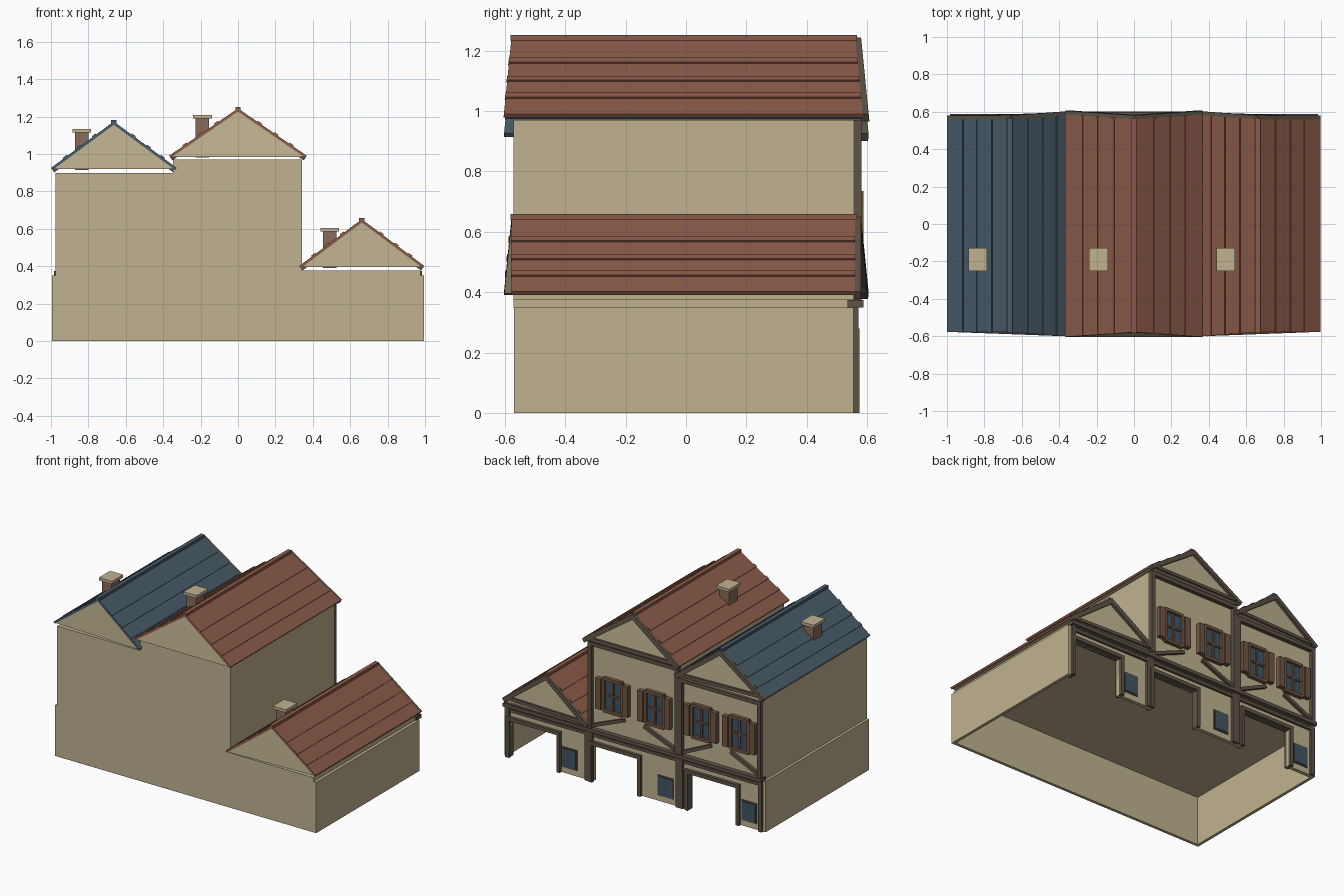
import bpy
import math
from mathutils import Vector

if "Cube" in bpy.data.objects:
    bpy.data.objects.remove(bpy.data.objects["Cube"])


def material(name, rgb):
    m = bpy.data.materials.new(name)
    m.use_nodes = True
    m.diffuse_color = (*rgb, 1)
    m.node_tree.nodes["Principled BSDF"].inputs["Base Color"].default_value = (*rgb, 1)
    return m


PLASTER = material("cream_plaster", (0.53, 0.45, 0.28))
RED = material("red_roof", (0.26, 0.105, 0.068))
BLUE = material("blue_roof", (0.066, 0.105, 0.14))
TIMBER = material("dark_timber", (0.11, 0.088, 0.064))
SHUTTER = material("brown_shutter", (0.17, 0.095, 0.06))
GLASS = material("window_glass", (0.055, 0.09, 0.125))
BRICK = material("chimney_brick", (0.25, 0.15, 0.105))


def mesh(name, verts, faces, mat):
    me = bpy.data.meshes.new(name)
    me.from_pydata(verts, [], faces)
    me.materials.append(mat)
    ob = bpy.data.objects.new(name, me)
    bpy.context.collection.objects.link(ob)
    return ob


def prism(name, section, y0, y1, mat, flare=None):
    """Extrude an x-z section along y; flare pushes both ends outward."""
    if sum(a[0] * b[1] - b[0] * a[1] for a, b in zip(section, section[1:] + section[:1])) < 0:
        section = section[::-1]
    n = len(section)
    f = flare or (lambda x, z: 0)
    # flare only acts on the end it is nearest to
    verts = [(x, y + math.copysign(f(x, z), y), z) for y in (y0, y1) for x, z in section]
    faces = [tuple(range(n)), tuple(reversed(range(n, 2 * n)))]
    faces += [(i, n + i, n + (i + 1) % n, (i + 1) % n) for i in range(n)]
    return mesh(name, verts, faces, mat)


def box(name, x0, x1, y0, y1, z0, z1, mat):
    return prism(name, [(x0, z0), (x1, z0), (x1, z1), (x0, z1)], y0, y1, mat)


def bar(name, a, b, width, y0, y1, mat, flare=None, side=0.5):
    """Straight strip between two x-z points; side sets the offset across it."""
    a, b = Vector(a), Vector(b)
    d = (b - a).normalized()
    n = Vector((-d.y, d.x)) * width
    pts = [a - n * (1 - side), b - n * (1 - side), b + n * side, a + n * side]
    return prism(name, [tuple(p) for p in pts], y0, y1, mat, flare)


FACE = 0.555

# Ground floor shell, open below
box("ground_back_wall", -0.995, 0.995, -0.57, -0.55, 0, 0.35, PLASTER)
for s, side in ((-1, "right"), (1, "left")):
    box(side + "_ground_wall", min(s * 0.975, s * 0.995), max(s * 0.975, s * 0.995),
        -0.55, FACE, 0, 0.35, PLASTER)
box("ground_ceiling", -0.975, 0.975, -0.55, FACE, 0.335, 0.35, PLASTER)
box("ground_lintel_wall", -0.975, 0.975, 0.53, FACE, 0.255, 0.335, PLASTER)

# Doorways with timber frames, and the piers left between them
doors = [(-0.78, -0.415), (-0.03, 0.32), (0.585, 0.95)]
edges = [-0.975] + [x for d in doors for x in d] + [0.975]
for i in range(0, len(edges), 2):
    box("ground_pier", edges[i], edges[i + 1], 0.53, FACE, 0, 0.255, PLASTER)
for x0, x1 in doors:
    for a, b in ((x0 - 0.025, x0), (x1, x1 + 0.025)):
        box("door_post", a, b, 0.52, 0.575, 0, 0.28, TIMBER)
    box("door_lintel", x0, x1, 0.52, 0.575, 0.255, 0.28, TIMBER)

# Small ground windows
for x in (-0.872, -0.234, 0.497):
    box("ground_window_frame", x - 0.058, x + 0.058, FACE, 0.561, 0.04, 0.18, TIMBER)
    box("ground_window_glass", x - 0.05, x + 0.05, FACE, 0.565, 0.048, 0.172, GLASS)


def window(x, z):
    w, h = 0.07, 0.11
    box("window_glass", x - w, x + w, FACE, 0.562, z - h, z + h, GLASS)
    for s in (-1, 1):
        box("window_stile", x + s * w - 0.01, x + s * w + 0.01, FACE, 0.58, z - h, z + h, SHUTTER)
        box("window_rail", x - w, x + w, FACE, 0.58, z + s * h - 0.01, z + s * h + 0.01, SHUTTER)
        c = x + s * 0.103
        box("shutter", c - 0.021, c + 0.021, FACE, 0.588, z - h + 0.005, z + h - 0.005, SHUTTER)
    box("window_mullion", x - 0.006, x + 0.006, FACE, 0.572, z - h, z + h, SHUTTER)
    box("window_crossbar", x - w, x + w, FACE, 0.572, z - 0.006, z + 0.006, SHUTTER)


def roof(tag, cx, half, base, top, mat, flare):
    rise = top - base
    box_t = 0.014
    prism(tag + "_gable", [(cx - half + 0.012, base), (cx + half - 0.012, base), (cx, top - box_t)],
          -0.577, 0.56, PLASTER, flare)
    for s in (-1, 1):
        eave, ridge = (cx + s * half, base + 0.006), (cx, top - 0.004)
        slope = Vector((ridge[0] - eave[0], ridge[1] - eave[1]))
        side = 0 if s < 0 else 1
        bar(tag + "_roof_slope", eave, ridge, box_t, -0.578, 0.56, mat, flare, side)
        bar(tag + "_bargeboard", eave, ridge, 0.03, 0.555, 0.58, TIMBER, flare, side)
        # Raised strips along the slope
        for f in (0.31, 0.55, 0.77):
            mid = Vector(ridge) - slope * f
            d = slope.normalized() * 0.013
            bar(tag + "_roof_strip", mid - d, mid + d, 0.012, -0.58, 0.56, mat, flare, 0.5)
    box(tag + "_ridge_cap", cx - 0.014, cx + 0.014, -0.582, 0.566, top - 0.016, top + 0.004, mat)
    prism(tag + "_gable_beam", [(cx - half + 0.02, base), (cx + half - 0.02, base),
                                (cx + half - 0.05, base + 0.022), (cx - half + 0.05, base + 0.022)],
          0.555, 0.575, TIMBER, flare)


def chimney(tag, x, base, top):
    box(tag + "_chimney", x - 0.036, x + 0.036, -0.235, -0.145, base - 0.004, top - 0.02, BRICK)
    box(tag + "_chimney_cap", x - 0.05, x + 0.05, -0.25, -0.128, top - 0.02, top, PLASTER)


# Houses: tag, wall x0, x1, wall top, roof half width, roof base, ridge, colour, chimney x, top
houses = [
    ("blue_house", -0.977, -0.347, 0.9, -0.664, 0.336, 0.92, 1.178, BLUE, -0.835, 1.135),
    ("tall_house", -0.347, 0.343, 0.97, 0.0, 0.368, 0.985, 1.248, RED, -0.19, 1.21),
    ("low_house", 0.343, 0.975, 0.378, 0.662, 0.334, 0.396, 0.655, RED, 0.49, 0.605),
]
for tag, x0, x1, wall, cx, half, base, top, mat, chx, chtop in houses:
    box(tag + "_wall", x0, x1, -0.572, FACE, 0.35, wall, PLASTER)
    if cx == 0:
        def flare(x, z, b=base, t=top):
            return 0.026 * (t - z) / (t - b)
    else:
        def flare(x, z, c=cx, h=half):
            inward = (c - x) * math.copysign(1, c) / h
            return -0.025 * max(0, inward)
    roof(tag, cx, half, base, top, mat, flare)
    chimney(tag, chx, base, chtop)
    box(tag + "_top_beam", x0, x1, 0.55, 0.582, wall - 0.026, wall, TIMBER)
    # Posts, upper windows and slanted braces
    for s, xe in ((-1, x0), (1, x1)):
        p = xe - s * 0.014
        box(tag + "_lower_post", p - 0.014, p + 0.014, 0.55, 0.572, 0, 0.35, TIMBER)
        if wall > 0.5:
            box(tag + "_upper_post", p - 0.014, p + 0.014, 0.55, 0.582, 0.35, wall, TIMBER)
            mid = (x0 + x1) / 2
            window(mid + s * (x1 - x0) * 0.232, 0.63)
            bar(tag + "_brace", (xe - s * 0.025, 0.39), (mid + s * 0.075, 0.49), 0.022,
                FACE, 0.575, TIMBER)

# Long beam between the floors
box("floor_beam", -0.985, 0.985, 0.535, 0.588, 0.35, 0.374, TIMBER)
box("lower_floor_beam", -0.975, 0.975, 0.55, 0.57, 0.315, 0.335, TIMBER)
